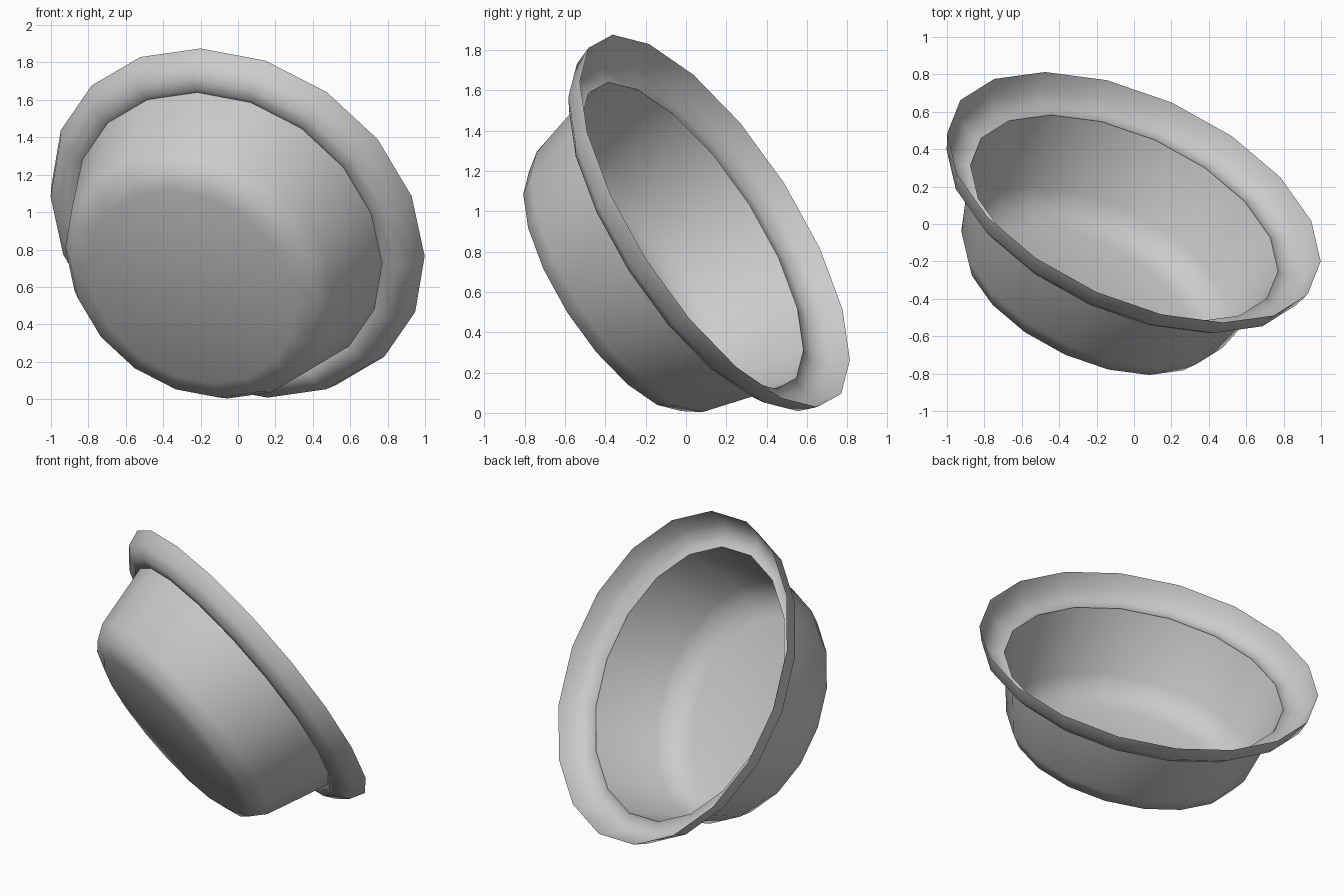
import bpy, bmesh, math
from mathutils import Vector, Matrix

if "Cube" in bpy.data.objects:
    bpy.data.objects.remove(bpy.data.objects["Cube"])

SIDES = 18

# (radius, height along the bowl axis, measured from the upper rim plane)
profile = [
    (0.60, -0.690), (0.715, -0.645), (0.777, -0.550),   # base and rounded corner
    (0.883, -0.143),                                    # top of wall, sharp crease
    (0.910, -0.156), (0.970, -0.150),                   # shallow gutter of the lip
    (1.037, -0.100), (1.072, 0.0),                      # upturned outer edge
]

# Tilted frame: axis points out of the opening
centre = Vector((0.0, 0.143, 0.952))
axis = Vector((0.364, 0.781, 0.508)).normalized()
u = Vector((-0.187, -0.472, 0.86))
u = (u - axis * u.dot(axis)).normalized()
v = axis.cross(u)
frame = Matrix((u, v, axis)).transposed().to_4x4()
frame.translation = centre

# Thin bowl surface, revolved ring by ring
bm = bmesh.new()
rings = []
for r, h in profile:
    rings.append([bm.verts.new((r * math.cos(2 * math.pi * i / SIDES),
                                r * math.sin(2 * math.pi * i / SIDES), h))
                  for i in range(SIDES)])
for a, b in zip(rings, rings[1:]):
    for i in range(SIDES):
        j = (i + 1) % SIDES
        bm.faces.new((a[i], a[j], b[j], b[i]))

# Flat base
bm.faces.new(list(reversed(rings[0])))

bm.transform(frame)
mesh = bpy.data.meshes.new("bowl")
bm.to_mesh(mesh)
bm.free()
bowl = bpy.data.objects.new("bowl", mesh)
bpy.context.collection.objects.link(bowl)

# Smooth shading, keeping the wall-to-lip crease sharp
bpy.context.view_layer.objects.active = bowl
bowl.select_set(True)
bpy.ops.object.shade_smooth_by_angle(angle=math.radians(55))
